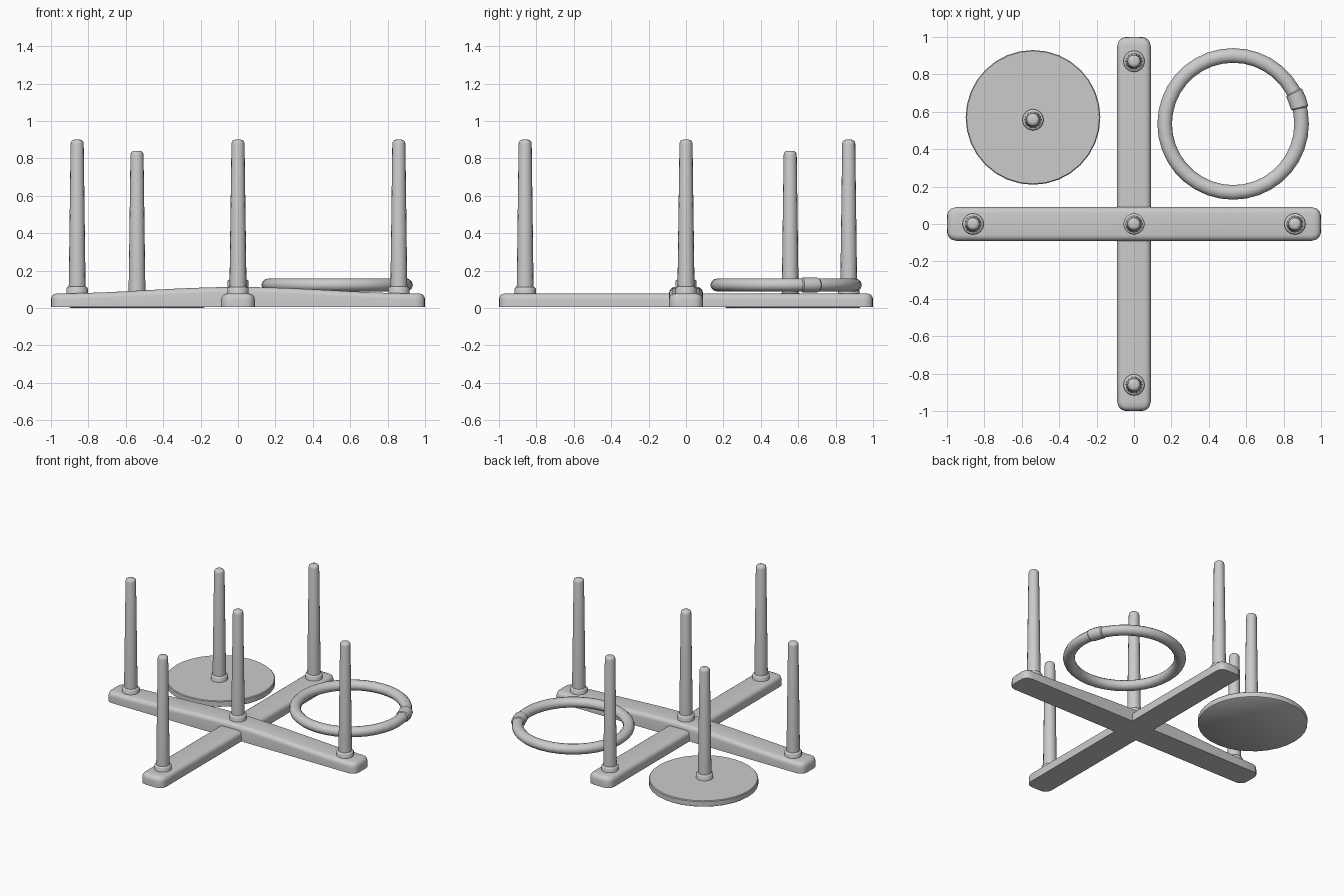
import bpy, bmesh, math
from mathutils import Vector

if "Cube" in bpy.data.objects:
    bpy.data.objects.remove(bpy.data.objects["Cube"])


def finish(bm, name, loc=(0, 0, 0), rot=0.0, angle=40):
    bmesh.ops.recalc_face_normals(bm, faces=bm.faces)
    me = bpy.data.meshes.new(name)
    bm.to_mesh(me)
    bm.free()
    ob = bpy.data.objects.new(name, me)
    ob.location = loc
    ob.rotation_euler = (0, 0, rot)
    bpy.context.collection.objects.link(ob)
    bpy.ops.object.select_all(action='DESELECT')
    bpy.context.view_layer.objects.active = ob
    ob.select_set(True)
    bpy.ops.object.shade_smooth_by_angle(angle=math.radians(angle))
    return ob


def loft(bm, rings, cap=True, closed=False):
    loops = [[bm.verts.new(p) for p in ring] for ring in rings]
    pairs = list(zip(loops, loops[1:]))
    if closed:
        pairs.append((loops[-1], loops[0]))
    for a, b in pairs:
        n = len(a)
        for i in range(n):
            j = (i + 1) % n
            bm.faces.new((a[i], a[j], b[j], b[i]))
    if cap and not closed:
        bm.faces.new(loops[0])
        bm.faces.new(loops[-1])


def lathe(name, profile, loc, segs=16):
    bm = bmesh.new()
    loft(bm, [[(r * math.cos(2 * math.pi * i / segs), r * math.sin(2 * math.pi * i / segs), z)
               for i in range(segs)] for r, z in profile])
    return finish(bm, name, loc)


def quarter(r, d):
    # drop of a rounded corner of radius r at distance d from the end
    return 0.0 if d >= r else r - math.sqrt(r * r - (r - d) ** 2)


# Wooden beams with rounded ends and rounded top edges
def beam(name, arch, rot):
    ends = [0, 0.004, 0.012, 0.025, 0.05]
    xs = [-1 + d for d in ends] + [-0.95 + 1.9 * i / 16 for i in range(1, 16)] + [1 - d for d in reversed(ends)]
    rings = []
    for x in xs:
        d = 1 - abs(x)
        w = 0.09 - quarter(0.05, d)
        h = 0.077 + arch * (1 + math.cos(math.pi * x)) / 2 - quarter(0.03, d)
        r = 0.03
        half = [(w, 0.004)] + [(w - r + r * math.cos(a), h - r + r * math.sin(a))
                               for a in (math.pi / 8 * k for k in range(5))]
        sect = half + [(-y, z) for y, z in reversed(half)]
        rings.append([(x, y, z) for y, z in sect])
    bm = bmesh.new()
    loft(bm, rings)
    return finish(bm, name, rot=rot)


beam("cross_beam_long", 0.035, 0)
beam("cross_beam_short", 0.0, math.pi / 2)


# Tapered pegs with a collar at the base
def peg(name, x, y, base, top):
    profile = [(0.057, base - 0.03), (0.057, base + 0.028), (0.052, base + 0.035), (0.045, base + 0.037),
               (0.035, top - 0.022), (0.032, top - 0.009), (0.024, top - 0.002), (0.014, top)]
    lathe(name, profile, (x, y, 0))


for name, x, y, base in [("left_peg", -0.86, 0, 0.077), ("right_peg", 0.86, 0, 0.077),
                         ("front_peg", 0, -0.86, 0.075), ("back_peg", 0, 0.87, 0.075),
                         ("center_peg", 0, 0, 0.115)]:
    peg(name, x, y, base, 0.90)

# Separate target disc with its own peg
lathe("disc_base", [(0.355, 0), (0.36, 0.004), (0.36, 0.038), (0.355, 0.043)], (-0.54, 0.57, 0), 32)
peg("disc_peg", -0.54, 0.557, 0.043, 0.84)

# Throwing ring and the sleeve that joins it
C = Vector((0.53, 0.535, 0.123))
R = 0.366


def tube_ring(a, rr, rz, segs=12):
    out = []
    for k in range(segs):
        t = 2 * math.pi * k / segs
        q = R + rr * math.cos(t)
        out.append((q * math.cos(a), q * math.sin(a), rz * math.sin(t)))
    return out


bm = bmesh.new()
loft(bm, [tube_ring(2 * math.pi * i / 36, 0.039, 0.035) for i in range(36)], closed=True)
finish(bm, "throwing_ring", C)

bm = bmesh.new()
loft(bm, [tube_ring(math.radians(20.4 + d), s, s * 0.85)
          for d, s in [(-7.5, 0.040), (-6.5, 0.047), (0, 0.048), (6.5, 0.047), (7.5, 0.040)]])
finish(bm, "ring_sleeve", C)
